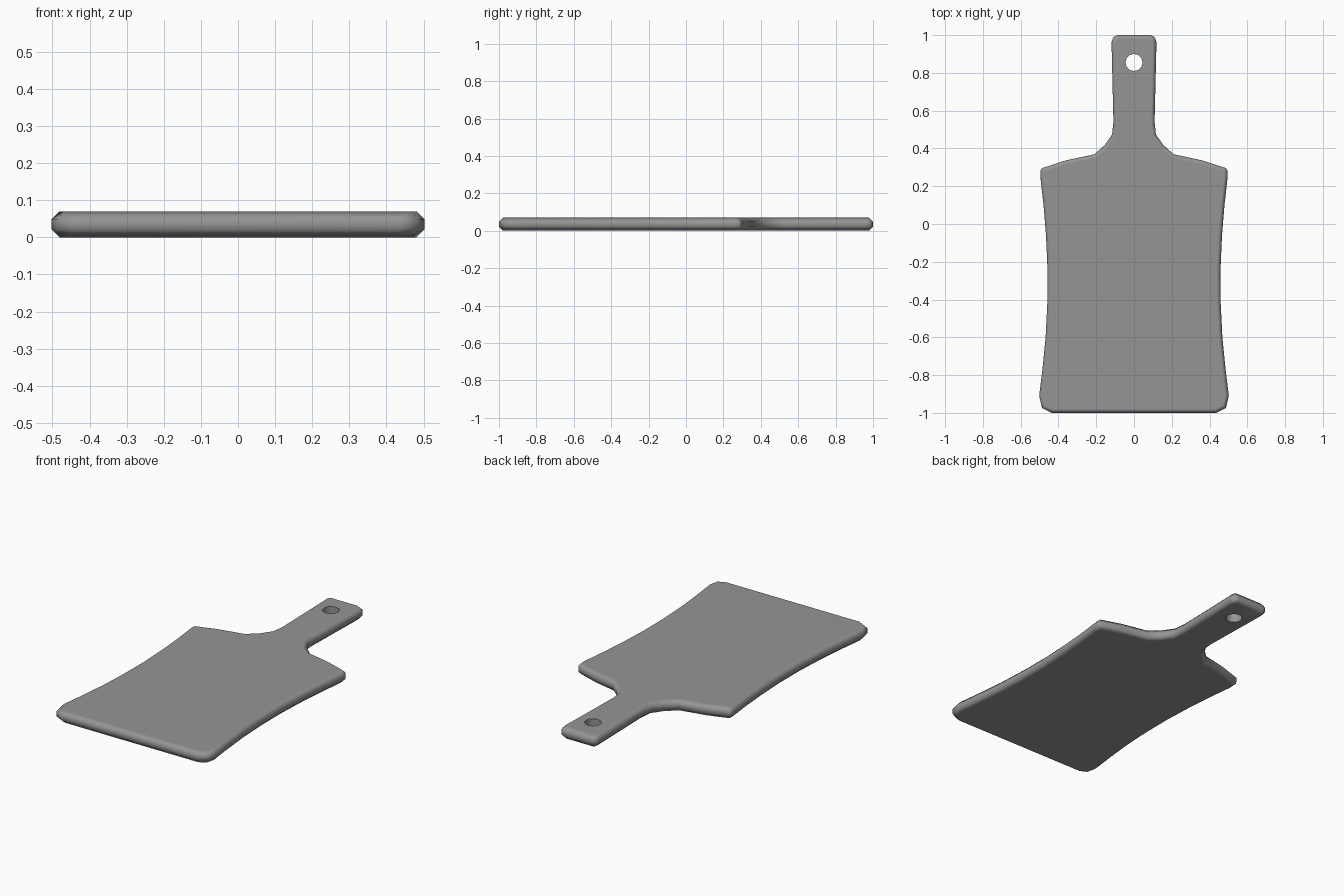
import bpy, bmesh, math

if "Cube" in bpy.data.objects:
    bpy.data.objects.remove(bpy.data.objects["Cube"])

THICK = 0.07

# Right half of the outline, from bottom edge up to the handle end
half = [(0.434, -1.0), (0.487, -0.974), (0.502, -0.91), (0.486, -0.78),
        (0.468, -0.6), (0.459, -0.42), (0.458, -0.24), (0.466, -0.06),
        (0.479, 0.1), (0.496, 0.25), (0.495, 0.283), (0.486, 0.296),
        (0.36, 0.337), (0.21, 0.369), (0.153, 0.42), (0.116, 0.475),
        (0.109, 0.54), (0.114, 0.75), (0.119, 0.962), (0.111, 0.988),
        (0.088, 1.0)]
outline = half + [(-x, y) for x, y in reversed(half)]

# Board: outline extruded, with eased top and bottom rims
bm = bmesh.new()
base = bm.faces.new([bm.verts.new((x, y, 0)) for x, y in outline])
ext = bmesh.ops.extrude_face_region(bm, geom=[base], use_keep_orig=True)
top = [v for v in ext["geom"] if isinstance(v, bmesh.types.BMVert)]
bmesh.ops.translate(bm, verts=top, vec=(0, 0, THICK))
bmesh.ops.recalc_face_normals(bm, faces=bm.faces)
rims = [e for e in bm.edges if abs(e.verts[0].co.z - e.verts[1].co.z) < 1e-5]
bmesh.ops.bevel(bm, geom=rims, offset=0.021, segments=1, profile=0.5,
                affect='EDGES', clamp_overlap=False)
mesh = bpy.data.meshes.new("cutting_board")
bm.to_mesh(mesh)
bm.free()
board = bpy.data.objects.new("cutting_board", mesh)
bpy.context.collection.objects.link(board)

# Dark grey finish
mat = bpy.data.materials.new("dark_grey")
mat.diffuse_color = (0.3, 0.3, 0.3, 1)
mat.use_nodes = True
mat.node_tree.nodes["Principled BSDF"].inputs["Base Color"].default_value = mat.diffuse_color
mesh.materials.append(mat)

# Hanging hole through the handle
bpy.ops.mesh.primitive_cylinder_add(vertices=12, radius=0.045, depth=0.4,
                                    location=(0, 0.855, THICK / 2))
cutter = bpy.context.object
cutter.name = "hole_cutter"
cutter.data.materials.append(mat)
mod = board.modifiers.new("hole", 'BOOLEAN')
mod.operation = 'DIFFERENCE'
mod.solver = 'EXACT'
mod.object = cutter
bpy.ops.object.select_all(action='DESELECT')
board.select_set(True)
bpy.context.view_layer.objects.active = board
bpy.ops.object.modifier_apply(modifier="hole")
bpy.data.objects.remove(cutter, do_unlink=True)

# Smooth rims while the large faces stay flat
bpy.ops.object.shade_smooth_by_angle(angle=math.radians(62))
weighted = board.modifiers.new("flat_faces", 'WEIGHTED_NORMAL')
weighted.keep_sharp = True
